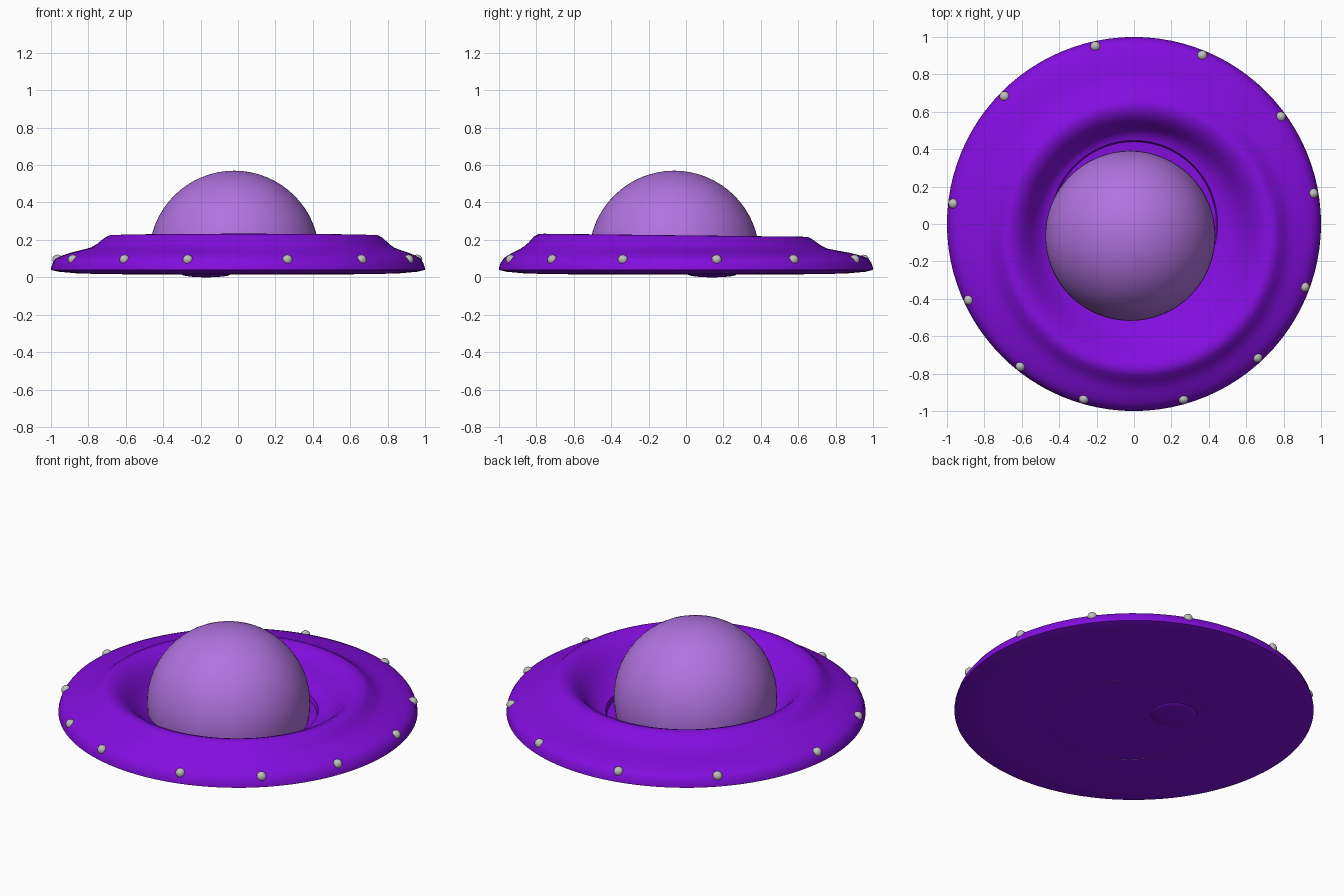
import bpy, bmesh, math
from mathutils import Matrix, Vector

if "Cube" in bpy.data.objects:
    bpy.data.objects.remove(bpy.data.objects["Cube"])


def material(name, rgb):
    m = bpy.data.materials.new(name)
    m.diffuse_color = (*rgb, 1)
    m.use_nodes = True
    m.node_tree.nodes["Principled BSDF"].inputs["Base Color"].default_value = m.diffuse_color
    return m


PURPLE = material("deep purple", (0.225, 0.004, 0.73))
LILAC = material("lilac", (0.44, 0.172, 0.74))
GREY = material("light grey", (0.52, 0.52, 0.5))


def finish(bm, name, mat, angle=40):
    bmesh.ops.recalc_face_normals(bm, faces=bm.faces)
    me = bpy.data.meshes.new(name)
    bm.to_mesh(me)
    bm.free()
    me.materials.append(mat)
    ob = bpy.data.objects.new(name, me)
    bpy.context.collection.objects.link(ob)
    bpy.ops.object.select_all(action='DESELECT')
    ob.select_set(True)
    bpy.context.view_layer.objects.active = ob
    bpy.ops.object.shade_smooth_by_angle(angle=math.radians(angle))
    return ob


# Saucer: lathe profile (radius, height, how far the raised ring is off centre)
SHIFT = Vector((0.03, -0.068))
PROFILE = [
    (0.44, 0.021, 0), (0.447, 0.05, 0), (0.48, 0.058, 0.1), (0.53, 0.092, 0.4),
    (0.57, 0.135, 0.7), (0.61, 0.18, 0.9), (0.65, 0.216, 1), (0.69, 0.233, 1),
    (0.72, 0.232, 1), (0.745, 0.218, 1), (0.78, 0.186, 0.9), (0.81, 0.166, 0.8),
    (0.85, 0.151, 0.55), (0.9, 0.135, 0.3), (0.95, 0.115, 0.1), (0.975, 0.1, 0),
    (0.99, 0.078, 0), (0.998, 0.055, 0), (1.0, 0.04, 0), (0.96, 0.03, 0),
    (0.85, 0.02, 0), (0.6, 0.016, 0), (0.3, 0.014, 0),
]
N = 96
bm = bmesh.new()
rings = []
for r, z, w in PROFILE:
    ring = []
    for i in range(N):
        a = 2 * math.pi * i / N
        drop = 0.008 * w * (1 + math.sin(a))       # ring sits lower at the back
        ring.append(bm.verts.new((r * math.cos(a) + w * SHIFT.x,
                                  r * math.sin(a) + w * SHIFT.y, z - drop)))
    rings.append(ring)
for a, b in zip(rings, rings[1:]):
    for i in range(N):
        j = (i + 1) % N
        bm.faces.new((a[i], a[j], b[j], b[i]))
bm.faces.new(rings[0])      # cockpit floor
bm.faces.new(rings[-1])     # underside
finish(bm, "saucer", PURPLE)

# Dome: sphere cut open just at the underside
bm = bmesh.new()
bmesh.ops.create_uvsphere(bm, u_segments=64, v_segments=32, radius=0.455,
                          matrix=Matrix.Translation((-0.02, -0.063, 0.115)))
bmesh.ops.bisect_plane(bm, geom=bm.verts[:] + bm.edges[:] + bm.faces[:],
                       plane_co=(0, 0, 0.014), plane_no=(0, 0, 1), clear_inner=True)
finish(bm, "dome", LILAC)

# Small shallow bump on the underside
bm = bmesh.new()
bmesh.ops.create_uvsphere(bm, u_segments=32, v_segments=16, radius=1,
                          matrix=Matrix.Translation((-0.17, 0.14, 0.016))
                          @ Matrix.Diagonal((0.13, 0.13, 0.016, 1)))
finish(bm, "underside_bump", PURPLE)

# Rim lights
LIGHTS = [(-0.21, 0.965), (0.37, 0.915), (0.80, 0.585), (0.967, 0.165),
          (0.92, -0.34), (0.665, -0.72), (0.265, -0.94), (-0.27, -0.94),
          (-0.61, -0.765), (-0.89, -0.41), (-0.975, 0.11), (-0.705, 0.695)]
bm = bmesh.new()
for x, y in LIGHTS:
    p = Vector((x, y, 0)).normalized() * 0.972
    bmesh.ops.create_uvsphere(bm, u_segments=20, v_segments=12, radius=0.027,
                              matrix=Matrix.Translation((p.x, p.y, 0.094)))
finish(bm, "rim_lights", GREY)
